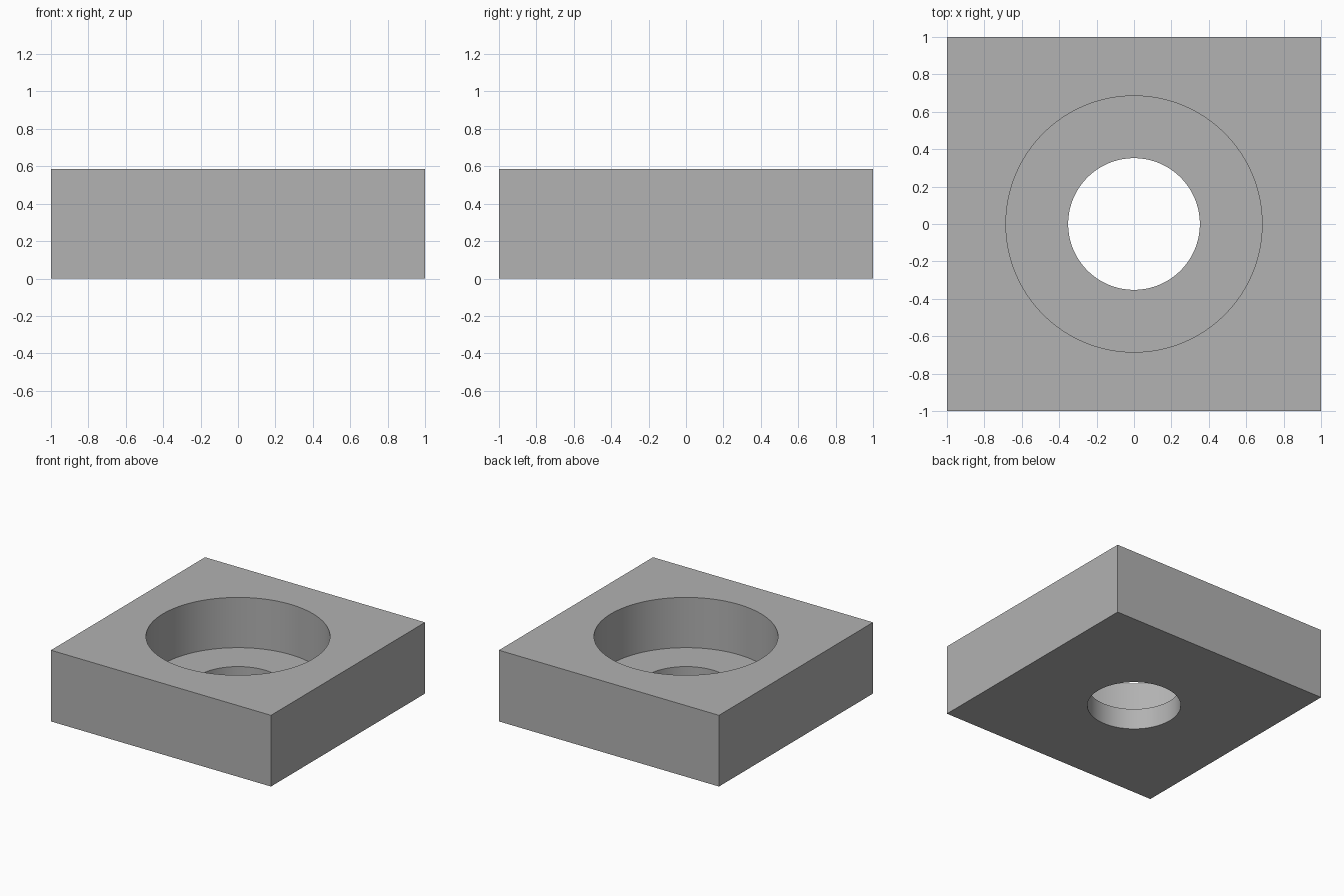
import bpy
import math

if "Cube" in bpy.data.objects:
    bpy.data.objects.remove(bpy.data.objects["Cube"])

HEIGHT = 0.585       # block height
FLOOR = 0.172        # height of the ledge inside the recess
RECESS_RADIUS = 0.685
HOLE_RADIUS = 0.352

grey = bpy.data.materials.new("grey")
grey.diffuse_color = (0.445, 0.445, 0.445, 1.0)
grey.use_nodes = True
grey.node_tree.nodes["Principled BSDF"].inputs["Base Color"].default_value = grey.diffuse_color

# Square block
bpy.ops.mesh.primitive_cube_add(size=2, location=(0, 0, HEIGHT / 2))
block = bpy.context.object
block.name = "block"
block.scale.z = HEIGHT / 2
bpy.ops.object.transform_apply(location=True, rotation=False, scale=True)
block.data.materials.append(grey)


def bore(name, radius, bottom, top):
    """Cut a round vertical bore out of the block."""
    bpy.ops.mesh.primitive_cylinder_add(
        vertices=128, radius=radius, depth=top - bottom,
        location=(0, 0, (top + bottom) / 2))
    cutter = bpy.context.object
    cutter.name = name
    cutter.hide_render = True
    cutter.data.materials.append(grey)
    cut = block.modifiers.new(name, 'BOOLEAN')
    cut.operation = 'DIFFERENCE'
    cut.solver = 'EXACT'
    cut.object = cutter
    bpy.ops.object.select_all(action='DESELECT')
    block.select_set(True)
    bpy.context.view_layer.objects.active = block
    bpy.ops.object.modifier_apply(modifier=cut.name)
    bpy.data.objects.remove(cutter)


# Wide recess from above, then the narrower through hole
bore("recess_cutter", RECESS_RADIUS, FLOOR, HEIGHT + 0.2)
bore("hole_cutter", HOLE_RADIUS, -0.2, HEIGHT + 0.3)

# Smooth bore walls with crisp rims
bpy.ops.object.shade_smooth_by_angle(angle=math.radians(30))
